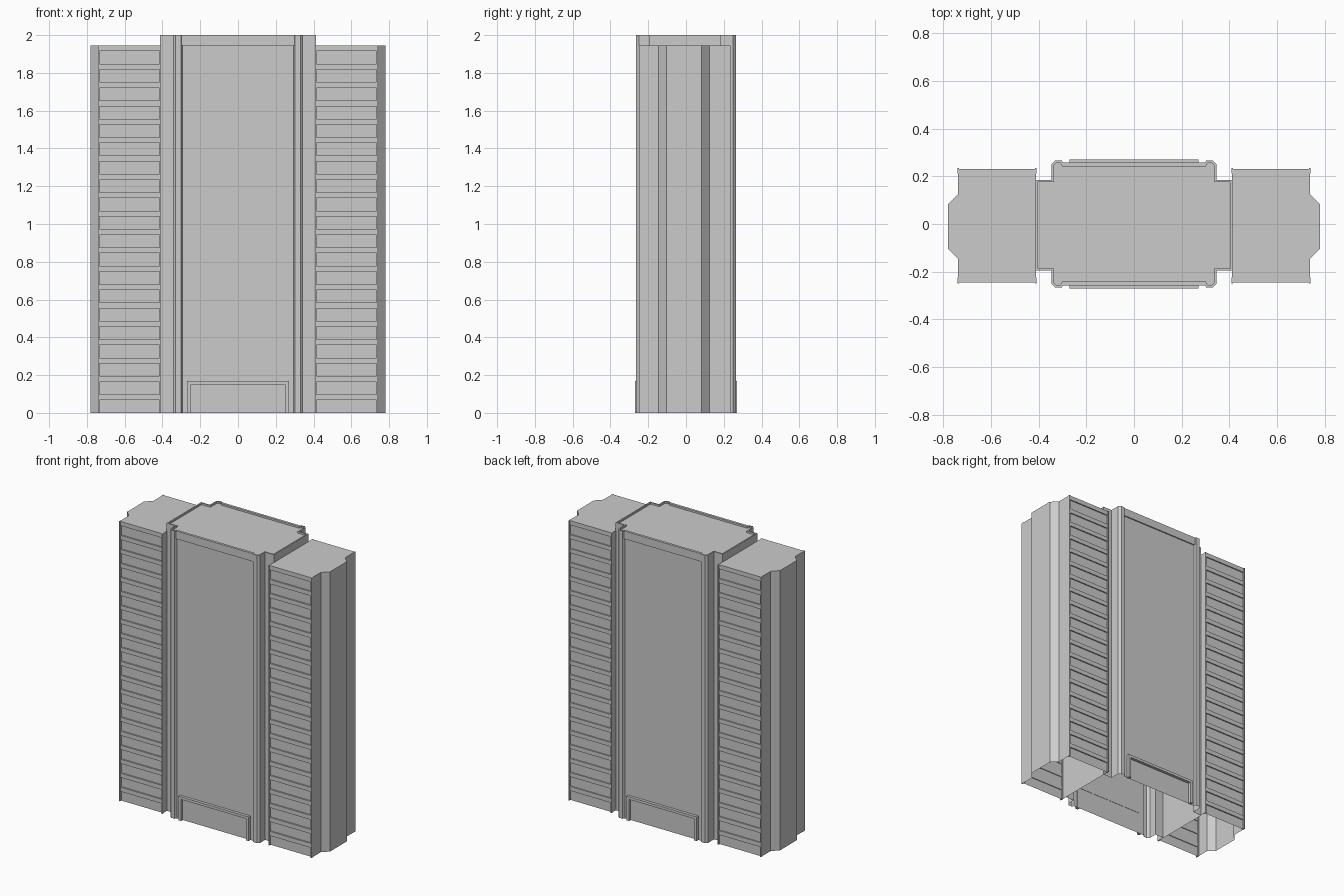
import bpy
import bmesh
from mathutils import Vector

cube = bpy.data.objects.get("Cube")
if cube:
    bpy.data.objects.remove(cube, do_unlink=True)

# One flat concrete colour
concrete = bpy.data.materials.new("light grey concrete")
concrete.use_nodes = True
grey = (0.6, 0.6, 0.6, 1)
concrete.diffuse_color = grey
concrete.node_tree.nodes["Principled BSDF"].inputs["Base Color"].default_value = grey

CORE_TOP, WING_TOP, FLOORS = 2.0, 1.945, 20
WING_FRONT, WING_BACK = -0.235, 0.222


def finish(name, bm, mirrored=False):
    mesh = bpy.data.meshes.new(name)
    bm.to_mesh(mesh)
    bm.free()
    mesh.materials.append(concrete)
    obj = bpy.data.objects.new(name, mesh)
    bpy.context.collection.objects.link(obj)
    if mirrored:
        obj.modifiers.new("Mirror", "MIRROR").use_axis[0] = True
    return obj


def extrude_profile(bm, points, z0, z1):
    """Walls and roof from a counter-clockwise outline, open underneath."""
    low = [bm.verts.new((x, y, z0)) for x, y in points]
    high = [bm.verts.new((x, y, z1)) for x, y in points]
    for i in range(len(points)):
        j = (i + 1) % len(points)
        bm.faces.new((low[i], low[j], high[j], high[i]))
    return bm.faces.new(high)


def box(bm, x, y, z):
    lo, hi = Vector((x[0], y[0], z[0])), Vector((x[1], y[1], z[1]))
    made = bmesh.ops.create_cube(bm, size=1)["verts"]
    for v in made:
        v.co = (lo + hi) / 2 + v.co * (hi - lo)


# Central core with corner columns and a shallow parapet
half = [(0.295, -0.25), (0.302, -0.265), (0.33, -0.265), (0.345, -0.25),
        (0.345, -0.195), (0.412, -0.195), (0.412, 0.185), (0.345, 0.185),
        (0.345, 0.25), (0.33, 0.265), (0.302, 0.265), (0.295, 0.25)]
outline = half + [(-x, y) for x, y in reversed(half)]
bm = bmesh.new()
roof = extrude_profile(bm, outline, 0, CORE_TOP)
bm.normal_update()
bmesh.ops.inset_region(bm, faces=[roof], thickness=0.009, use_even_offset=True)
sunk = bmesh.ops.extrude_face_region(bm, geom=[roof])["geom"]
bmesh.ops.translate(bm, vec=(0, 0, -0.012),
                    verts=[g for g in sunk if isinstance(g, bmesh.types.BMVert)])
if roof.is_valid:
    bmesh.ops.delete(bm, geom=[roof], context="FACES_ONLY")
finish("central_core", bm)

# Band over each long wall, and door surrounds at front and back
for side, label in ((-1, "front"), (1, "back")):
    def span(a, b):
        return sorted((side * a, side * b))

    bm = bmesh.new()
    box(bm, (-0.298, 0.298), span(0.245, 0.258), (WING_TOP, CORE_TOP))
    finish(label + "_top_band", bm)

    bm = bmesh.new()
    for x in ((-0.27, -0.25), (0.25, 0.27)):
        box(bm, x, span(0.248, 0.27), (0, 0.168))
    box(bm, (-0.25, 0.25), span(0.248, 0.27), (0.15, 0.168))
    finish(label + "_door_surround", bm)

# Side wings with a chamfered end bay
bm = bmesh.new()
extrude_profile(bm, [(0.41, WING_FRONT), (0.738, WING_FRONT), (0.738, -0.145),
                     (0.78, -0.103), (0.78, 0.082), (0.738, 0.124),
                     (0.738, WING_BACK), (0.41, WING_BACK)], 0, WING_TOP)
finish("side_wing", bm, True)

# Vertical fins edging the wing facades
bm = bmesh.new()
for x in ((0.408, 0.415), (0.733, 0.74)):
    box(bm, x, (-0.25, WING_FRONT + 0.01), (0, WING_TOP))
    box(bm, x, (WING_BACK - 0.01, 0.235), (0, WING_TOP))
finish("wing_fin", bm, True)

# Floor bands between the fins
bm = bmesh.new()
step = WING_TOP / FLOORS
for floor in range(FLOORS):
    z = ((floor + 1) * step - 0.03, (floor + 1) * step)
    box(bm, (0.412, 0.736), (WING_FRONT - 0.01, WING_FRONT + 0.005), z)
    box(bm, (0.412, 0.736), (WING_BACK - 0.005, WING_BACK + 0.008), z)
finish("wing_floor_bands", bm, True)
